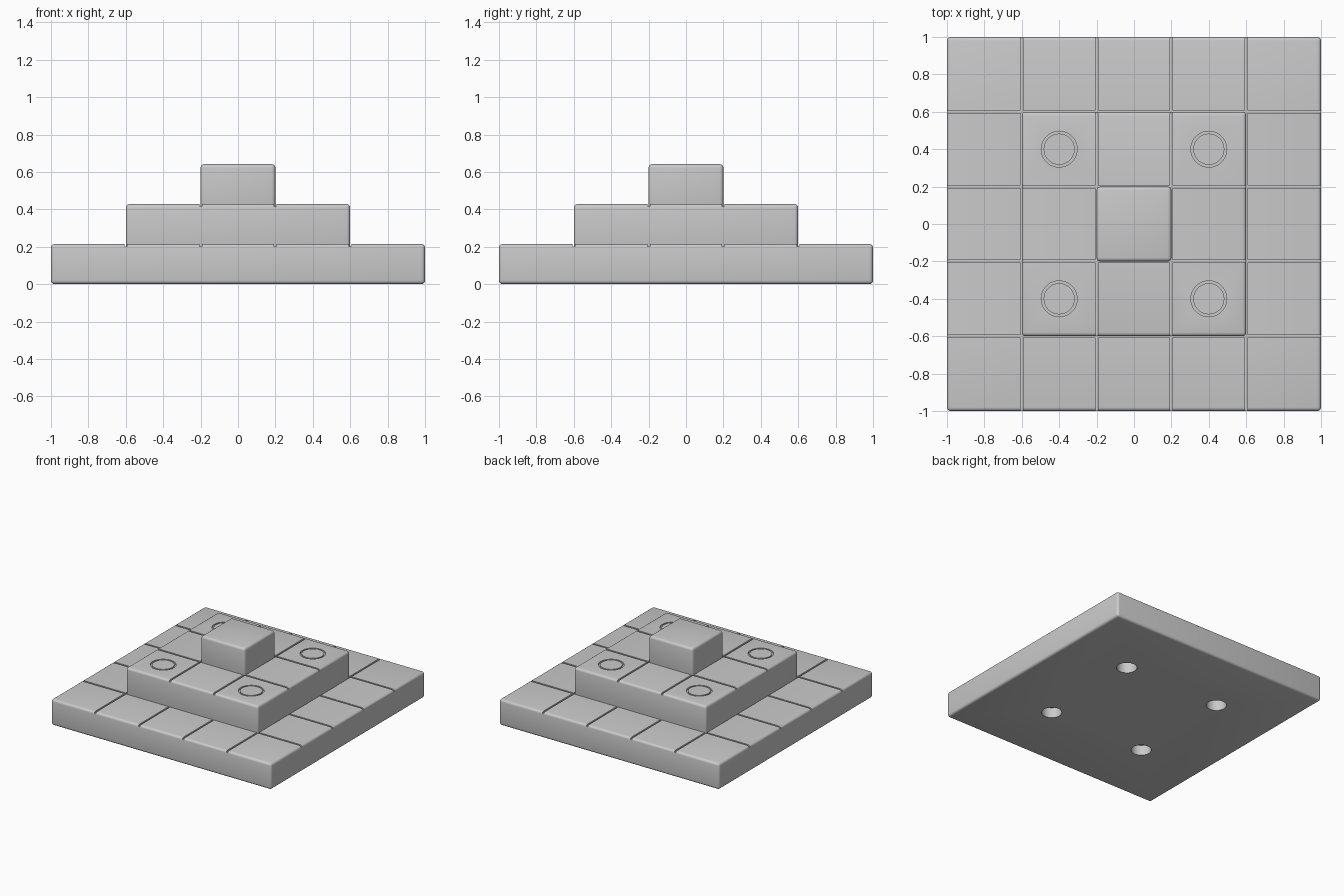
import bpy
from math import radians

if "Cube" in bpy.data.objects:
    bpy.data.objects.remove(bpy.data.objects["Cube"], do_unlink=True)

STEP = 0.214     # height of one tier
TILE = 0.4       # size of one paving tile
GAP = 0.014      # joint width
DEPTH = 0.013    # joint depth

stone = bpy.data.materials.new("stone grey")
stone.use_nodes = True
stone.diffuse_color = (0.59, 0.59, 0.59, 1)
stone.node_tree.nodes["Principled BSDF"].inputs["Base Color"].default_value = stone.diffuse_color


def box(name, size, centre):
    bpy.ops.mesh.primitive_cube_add(size=1, location=centre)
    ob = bpy.context.object
    ob.name = name
    ob.scale = size
    bpy.ops.object.transform_apply(location=True, rotation=False, scale=True)
    return ob


def cylinder(name, radius, low, high, x, y):
    bpy.ops.mesh.primitive_cylinder_add(vertices=48, radius=radius, depth=high - low,
                                        location=(x, y, (low + high) / 2))
    ob = bpy.context.object
    ob.name = name
    return ob


def apply(ob, mod):
    bpy.ops.object.select_all(action='DESELECT')
    bpy.context.view_layer.objects.active = ob
    ob.select_set(True)
    bpy.ops.object.modifier_apply(modifier=mod.name)


def cut(ob, cutter):
    mod = ob.modifiers.new("cut", 'BOOLEAN')
    mod.operation = 'DIFFERENCE'
    mod.solver = 'EXACT'
    mod.object = cutter
    apply(ob, mod)
    bpy.data.objects.remove(cutter, do_unlink=True)


def finish(ob):
    ob.data.materials.clear()
    ob.data.materials.append(stone)
    bpy.ops.object.select_all(action='DESELECT')
    bpy.context.view_layer.objects.active = ob
    ob.select_set(True)
    bpy.ops.object.shade_smooth_by_angle(angle=radians(35))


def tier(name, tiles, level):
    """Rounded square slab, sunk a little into the slab below."""
    width = tiles * TILE
    low = level * STEP - (0.04 if level else 0)
    top = (level + 1) * STEP
    ob = box(name, (width, width, top - low), (0, 0, (low + top) / 2))
    mod = ob.modifiers.new("round", 'BEVEL')
    mod.width = 0.02
    mod.segments = 4
    apply(ob, mod)
    # joints between the tiles
    for i in range(1, tiles):
        p = i * TILE - width / 2
        cut(ob, box("joint_cutter", (GAP, 3, 2 * DEPTH), (p, 0, top)))
        cut(ob, box("joint_cutter", (3, GAP, 2 * DEPTH), (0, p, top)))
    return ob


base = tier("base_tier", 5, 0)
middle = tier("middle_tier", 3, 1)
block = tier("top_block", 1, 2)

top = 2 * STEP
for sx, side in ((-1, "right"), (1, "left")):
    for sy, end in ((-1, "front"), (1, "back")):
        # blind hole in the underside
        cut(base, cylinder("hole_cutter", 0.076, -0.1, 0.085, sx * 0.44, sy * 0.44))
        # flush disc set in a round pocket
        x, y = sx * TILE, sy * TILE
        cut(middle, cylinder("pocket_cutter", 0.096, top - DEPTH, top + 0.1, x, y))
        finish(cylinder(f"inlay_disc_{end}_{side}", 0.083, top - 0.03, top, x, y))

for ob in (base, middle, block):
    finish(ob)
